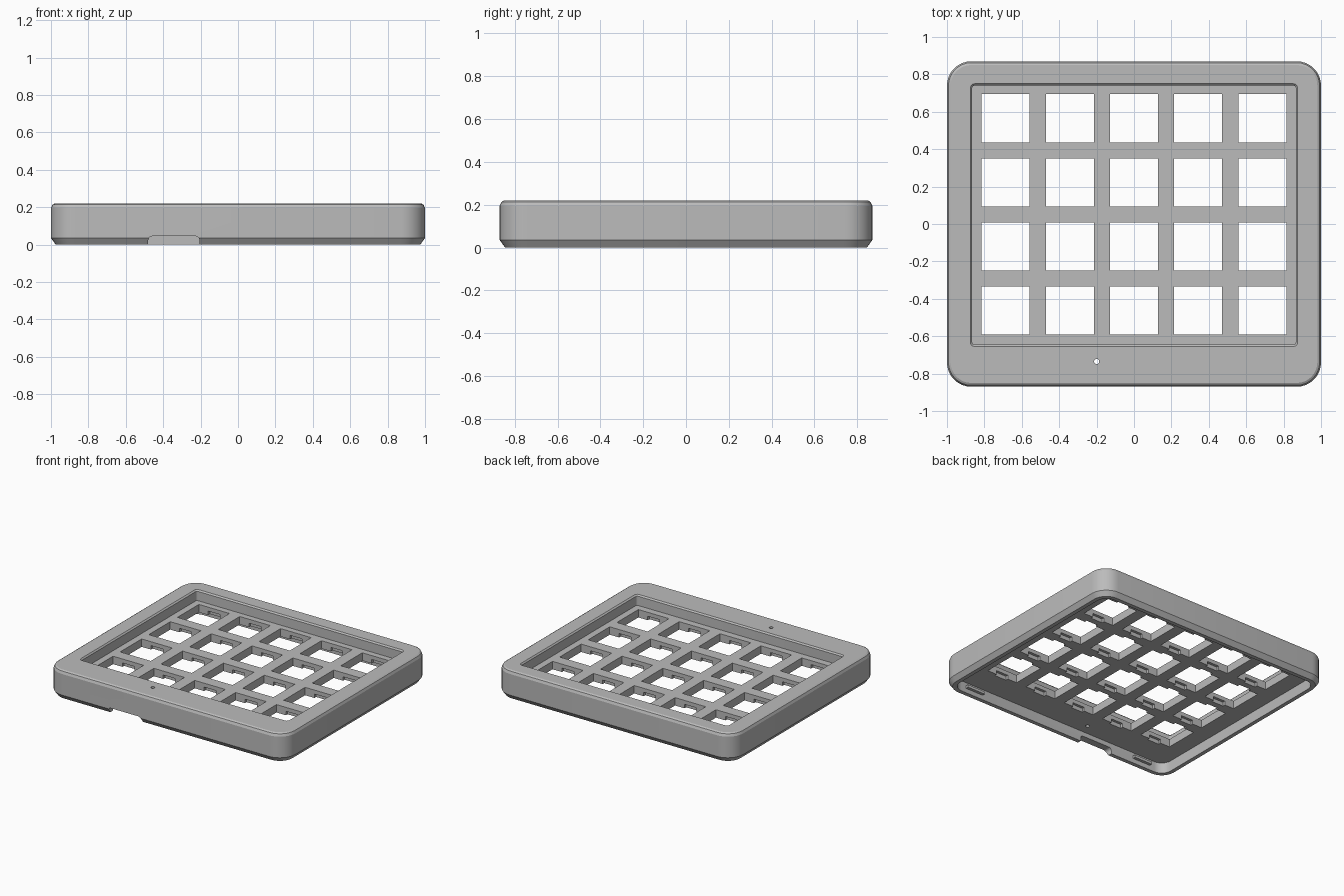
import bpy, bmesh, math
from mathutils import Vector

if "Cube" in bpy.data.objects:
    bpy.data.objects.remove(bpy.data.objects["Cube"])

HALF_X, HALF_Y, HEIGHT = 1.0, 0.87, 0.22
PLATE_LOW, PLATE_TOP = 0.08, 0.14
PITCH, KEY = 0.343, 0.257
KEYS = [((c - 2) * PITCH, 0.051 + (r - 1.5) * PITCH) for c in range(5) for r in range(4)]

grey = bpy.data.materials.new("matte_grey")
grey.use_nodes = True
grey.diffuse_color = (0.5, 0.5, 0.5, 1)
grey.node_tree.nodes["Principled BSDF"].inputs["Base Color"].default_value = (0.5, 0.5, 0.5, 1)


def finish(name, bm):
    bmesh.ops.recalc_face_normals(bm, faces=bm.faces)
    mesh = bpy.data.meshes.new(name)
    bm.to_mesh(mesh)
    bm.free()
    obj = bpy.data.objects.new(name, mesh)
    mesh.materials.append(grey)
    bpy.context.collection.objects.link(obj)
    return obj


def rounded_rect(hx, hy, radius, steps):
    points = []
    for quarter, (sx, sy) in enumerate([(1, 1), (-1, 1), (-1, -1), (1, -1)]):
        for i in range(steps + 1):
            a = (quarter + i / steps) * math.pi / 2
            points.append((sx * (hx - radius) + radius * math.cos(a),
                           sy * (hy - radius) + radius * math.sin(a)))
    return points


def rounded_block(name, hx, hy, radius, levels, center_y=0, steps=8):
    """Loft a rounded rectangle through (height, inset) levels."""
    bm = bmesh.new()
    rings = [[bm.verts.new((x, y + center_y, z)) for x, y in
              rounded_rect(hx - inset, hy - inset, radius - inset, steps)]
             for z, inset in levels]
    n = len(rings[0])
    for low, high in zip(rings, rings[1:]):
        for i in range(n):
            j = (i + 1) % n
            bm.faces.new((low[i], low[j], high[j], high[i]))
    bm.faces.new(rings[0][::-1])
    bm.faces.new(rings[-1])
    return finish(name, bm)


def boxes(name, items):
    """One mesh of separate boxes, each given as (center, size)."""
    bm = bmesh.new()
    for center, size in items:
        verts = bmesh.ops.create_cube(bm, size=1)["verts"]
        bmesh.ops.scale(bm, vec=Vector(size), verts=verts)
        bmesh.ops.translate(bm, vec=Vector(center), verts=verts)
    return finish(name, bm)


def cut(target, cutter):
    mod = target.modifiers.new(cutter.name, 'BOOLEAN')
    mod.operation, mod.solver, mod.object = 'DIFFERENCE', 'EXACT', cutter
    bpy.ops.object.select_all(action='DESELECT')
    bpy.context.view_layer.objects.active = target
    target.select_set(True)
    bpy.ops.object.modifier_apply(modifier=mod.name)
    bpy.data.objects.remove(cutter)


# Outer shell with chamfered bottom and softened top edge
case = rounded_block("keypad_case", HALF_X, HALF_Y, 0.13,
                     [(0, 0.025), (0.035, 0), (0.195, 0), (0.213, 0.008), (HEIGHT, 0.02)])

# Hollow underside and the sunken key area
cut(case, rounded_block("underside_cavity", HALF_X - 0.055, HALF_Y - 0.055, 0.08,
                        [(-0.1, 0), (PLATE_LOW, 0)]))
cut(case, rounded_block("key_recess", 0.875, 0.7025, 0.022,
                        [(PLATE_TOP, 0.01), (HEIGHT - 0.01, 0.01), (HEIGHT, 0), (0.3, 0)],
                        center_y=0.0475, steps=3))

# Square key openings, with clip pockets in the lower half of the plate
cut(case, boxes("key_openings", [((x, y, 0.1), (KEY, KEY, 0.3)) for x, y in KEYS]))
cut(case, boxes("clip_pockets", [((x, y, PLATE_LOW), (0.1, KEY + 0.04, 0.06)) for x, y in KEYS]))

# Indicator hole in the front rim
bm = bmesh.new()
bmesh.ops.create_cone(bm, cap_ends=True, segments=16, radius1=0.014, radius2=0.014, depth=0.6)
bmesh.ops.translate(bm, vec=Vector((-0.2, -0.735, 0.1)), verts=bm.verts)
cut(case, finish("indicator_hole", bm))

# Cable notch through the front wall, rounded at its upper corners
bm = bmesh.new()
outline = rounded_rect(0.137, 0.045, 0.022, 5)
face = bm.faces.new([bm.verts.new((x - 0.343, -1, z)) for x, z in outline])
extruded = bmesh.ops.extrude_face_region(bm, geom=[face])["geom"]
bmesh.ops.translate(bm, vec=Vector((0, 0.25, 0)),
                    verts=[v for v in extruded if isinstance(v, bmesh.types.BMVert)])
cut(case, finish("cable_notch", bm))

# Small snap ledges inside the front wall
snaps = boxes("snap_ledges", [((s * 0.75, -0.808, 0.045), (0.15, 0.03, 0.02)) for s in (-1, 1)])

bpy.ops.object.select_all(action='DESELECT')
bpy.context.view_layer.objects.active = case
case.select_set(True)
bpy.ops.object.shade_smooth_by_angle(angle=math.radians(20))
